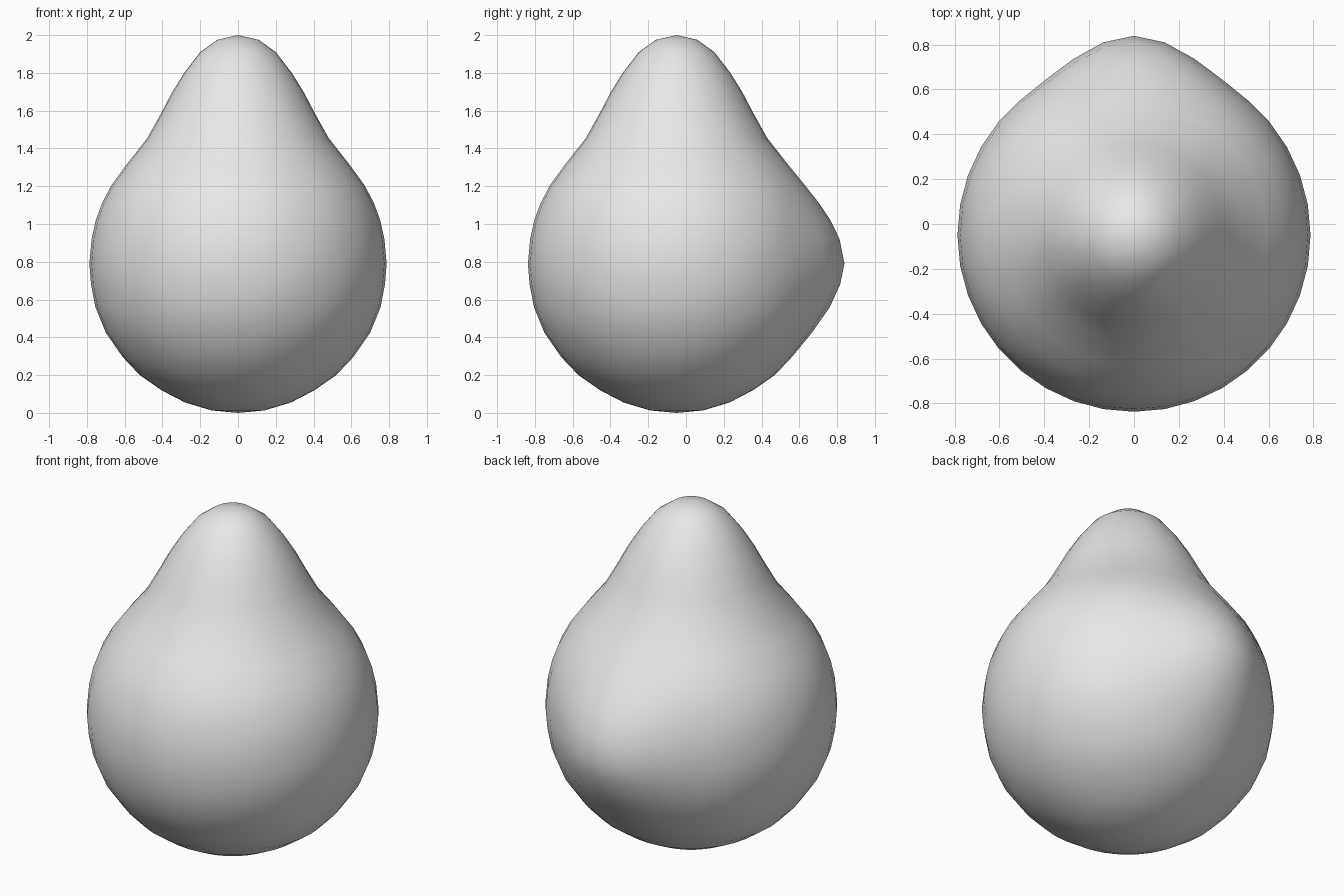
import bpy, bmesh, math
from mathutils import Vector

if "Cube" in bpy.data.objects:
    bpy.data.objects.remove(bpy.data.objects["Cube"])

SEGMENTS = 36
AXIS_Y = -0.05          # the body axis sits slightly forward of the centre
TOP, BOTTOM = 2.0, 0.0

# Body profile from neck to base: (radius, height)
PROFILE = [
    (0.11, 1.975), (0.20, 1.91), (0.285, 1.80), (0.35, 1.695), (0.405, 1.59),
    (0.48, 1.455), (0.59, 1.315), (0.67, 1.205), (0.72, 1.11), (0.753, 1.02),
    (0.775, 0.92), (0.787, 0.79), (0.778, 0.68), (0.755, 0.56), (0.70, 0.425),
    (0.61, 0.295), (0.52, 0.20), (0.405, 0.12), (0.28, 0.055), (0.14, 0.013),
]

# Centre, reach and height of the soft bulge on the back
BULGE_CENTRE = Vector((0, AXIS_Y + 0.787, 0.80))
BULGE_REACH, BULGE_HEIGHT = 0.52, 0.102


def bulged(co):
    """Push points near the back bulge outward with a smooth falloff."""
    t = max(0.0, 1 - (co - BULGE_CENTRE).length / BULGE_REACH)
    return co + Vector((0, BULGE_HEIGHT * t * t * (3 - 2 * t), 0))


# Pear-shaped body: rings around the axis, closed by a fan at each end
bm = bmesh.new()
rings = []
for r, z in PROFILE:
    ring = []
    for i in range(SEGMENTS):
        a = 2 * math.pi * i / SEGMENTS
        ring.append(bm.verts.new(bulged(
            Vector((r * math.cos(a), AXIS_Y + r * math.sin(a), z)))))
    rings.append(ring)
top = bm.verts.new((0, AXIS_Y, TOP))
base = bm.verts.new((0, AXIS_Y, BOTTOM))
for i in range(SEGMENTS):
    j = (i + 1) % SEGMENTS
    bm.faces.new((top, rings[0][i], rings[0][j]))
    bm.faces.new((base, rings[-1][j], rings[-1][i]))
    for upper, lower in zip(rings, rings[1:]):
        bm.faces.new((upper[i], lower[i], lower[j], upper[j]))
bmesh.ops.recalc_face_normals(bm, faces=bm.faces)
for f in bm.faces:
    f.smooth = True

mesh = bpy.data.meshes.new("pear_body")
bm.to_mesh(mesh)
bm.free()

grey = bpy.data.materials.new("light_grey")
grey.diffuse_color = (0.8, 0.8, 0.8, 1)
grey.use_nodes = True
grey.node_tree.nodes["Principled BSDF"].inputs["Base Color"].default_value = grey.diffuse_color
mesh.materials.append(grey)
bpy.context.collection.objects.link(bpy.data.objects.new("pear_body", mesh))
